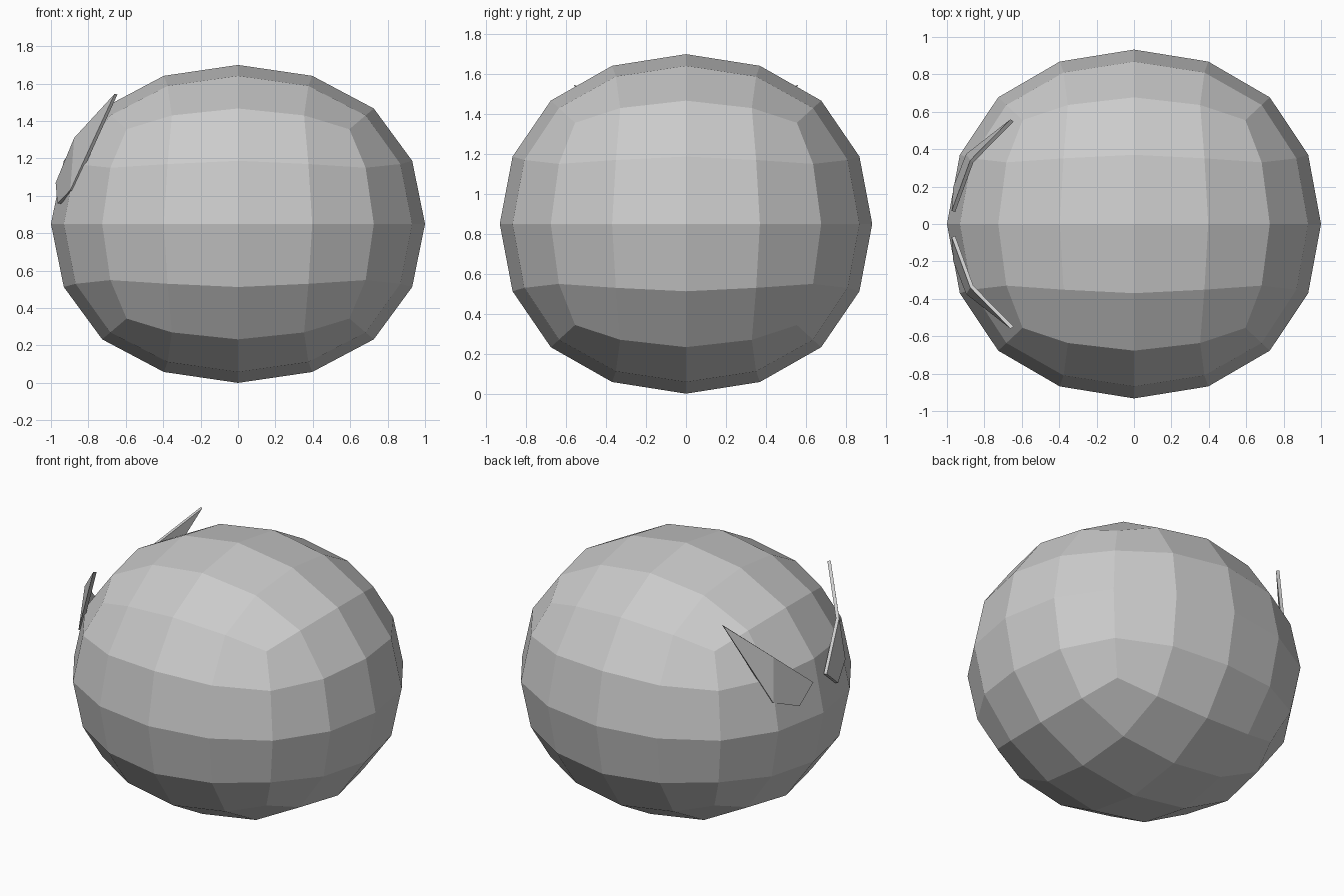
import bpy

if "Cube" in bpy.data.objects:
    bpy.data.objects.remove(bpy.data.objects["Cube"])

# Body: a cube rounded by two subdivision levels, slightly squashed
half = 1 / 0.8395  # cube half-size whose subdivided surface has radius 1
bpy.ops.mesh.primitive_cube_add(size=2 * half, location=(0, 0, 0.85))
body = bpy.context.object
body.name = "body"
body.scale = (1.0, 0.9325, 0.85)
sub = body.modifiers.new("round", 'SUBSURF')
sub.levels = sub.render_levels = 2

# Eyes: a thin slanted plate folded once, mirrored to the other side
tip = (-0.66, 0.56, 1.545)
fold_top = (-0.876, 0.34, 1.31)
inner_top = (-0.975, 0.07, 1.07)
inner_bottom = (-0.966, 0.20, 0.96)
fold_bottom = (-0.897, 0.375, 1.03)
mesh = bpy.data.meshes.new("eyes")
mesh.from_pydata([tip, fold_top, inner_top, inner_bottom, fold_bottom], [],
                 [(0, 4, 1), (1, 4, 3, 2)])
eyes = bpy.data.objects.new("eyes", mesh)
bpy.context.collection.objects.link(eyes)
solid = eyes.modifiers.new("thickness", 'SOLIDIFY')
solid.thickness = 0.02
solid.offset = -1
mirror = eyes.modifiers.new("other_side", 'MIRROR')
mirror.use_axis = (False, True, False)
